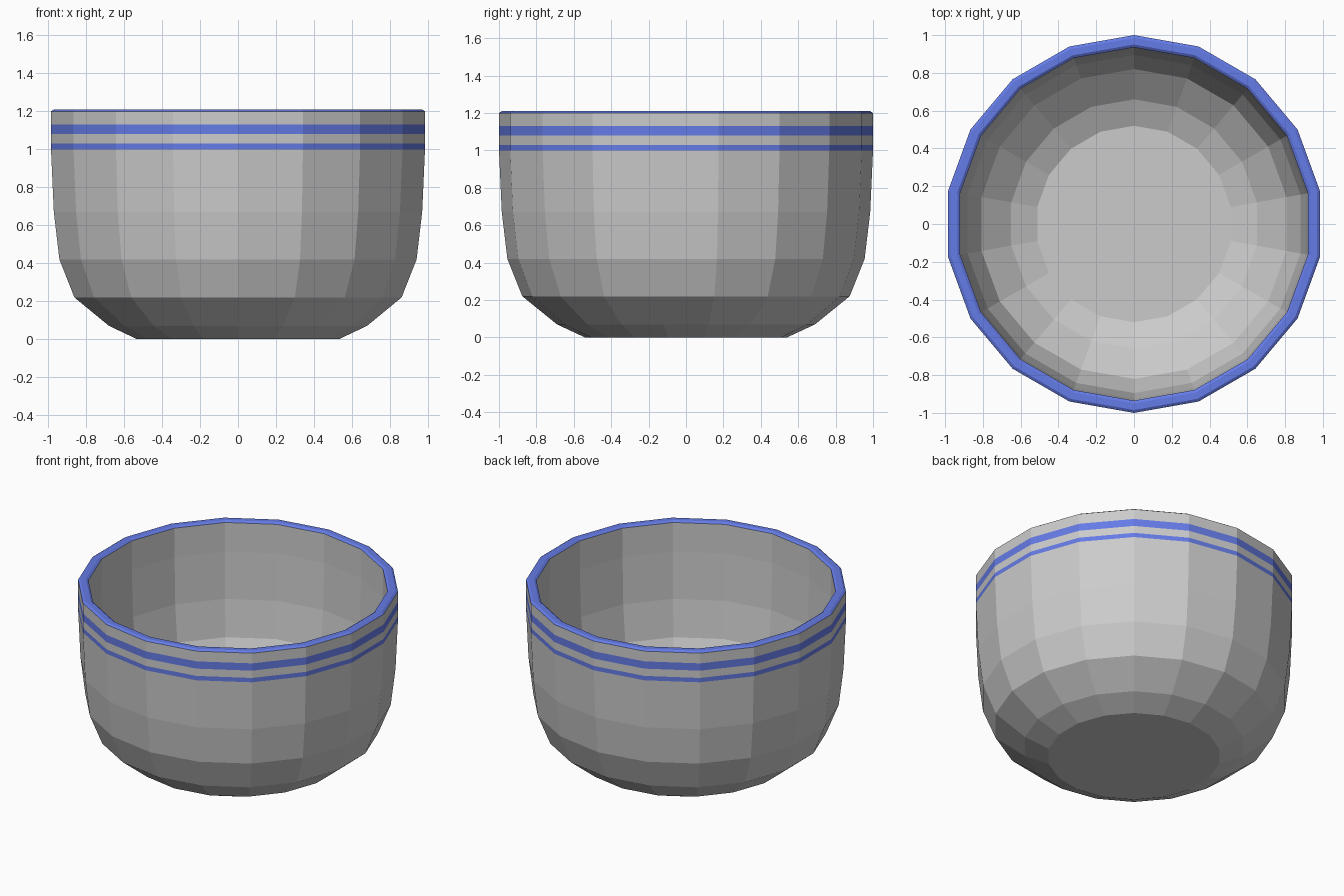
import bpy, bmesh, math

if "Cube" in bpy.data.objects:
    bpy.data.objects.remove(bpy.data.objects["Cube"])

SIDES = 18

blue = bpy.data.materials.new("blue_glaze")
blue.diffuse_color = (0.13, 0.2, 0.8, 1)
blue.use_nodes = True
blue.node_tree.nodes["Principled BSDF"].inputs["Base Color"].default_value = blue.diffuse_color
grey = bpy.data.materials.new("plain_glaze")

# Profile from outer foot, over the rim, to the inner floor: (radius, height)
profile = [
    (0.54, 0.0), (0.69, 0.07), (0.875, 0.22), (0.955, 0.42), (0.985, 0.67),
    (1.0, 1.0), (1.0, 1.03), (1.0, 1.08), (1.0, 1.13), (1.0, 1.2),
    (0.985, 1.21), (0.95, 1.21), (0.935, 1.2),
    (0.935, 1.0), (0.925, 0.68), (0.895, 0.43), (0.82, 0.26),
    (0.66, 0.125), (0.52, 0.06),
]
BLUE_SEGMENTS = {5, 7, 9, 10, 11}  # two stripes and the rim

bm = bmesh.new()
rings = []
for r, z in profile:
    ring = []
    for i in range(SIDES):
        a = math.pi / 2 + 2 * math.pi * i / SIDES
        ring.append(bm.verts.new((r * math.cos(a), r * math.sin(a), z)))
    rings.append(ring)

# Walls, stripes and rim
for k in range(len(rings) - 1):
    lo, hi = rings[k], rings[k + 1]
    for i in range(SIDES):
        j = (i + 1) % SIDES
        f = bm.faces.new((lo[i], lo[j], hi[j], hi[i]))
        f.material_index = 1 if k in BLUE_SEGMENTS else 0

# Underside and inner floor
bm.faces.new(rings[0][::-1])
bm.faces.new(rings[-1])

mesh = bpy.data.meshes.new("bowl")
bm.to_mesh(mesh)
bm.free()
mesh.materials.append(grey)
mesh.materials.append(blue)
bowl = bpy.data.objects.new("bowl", mesh)
bpy.context.collection.objects.link(bowl)
